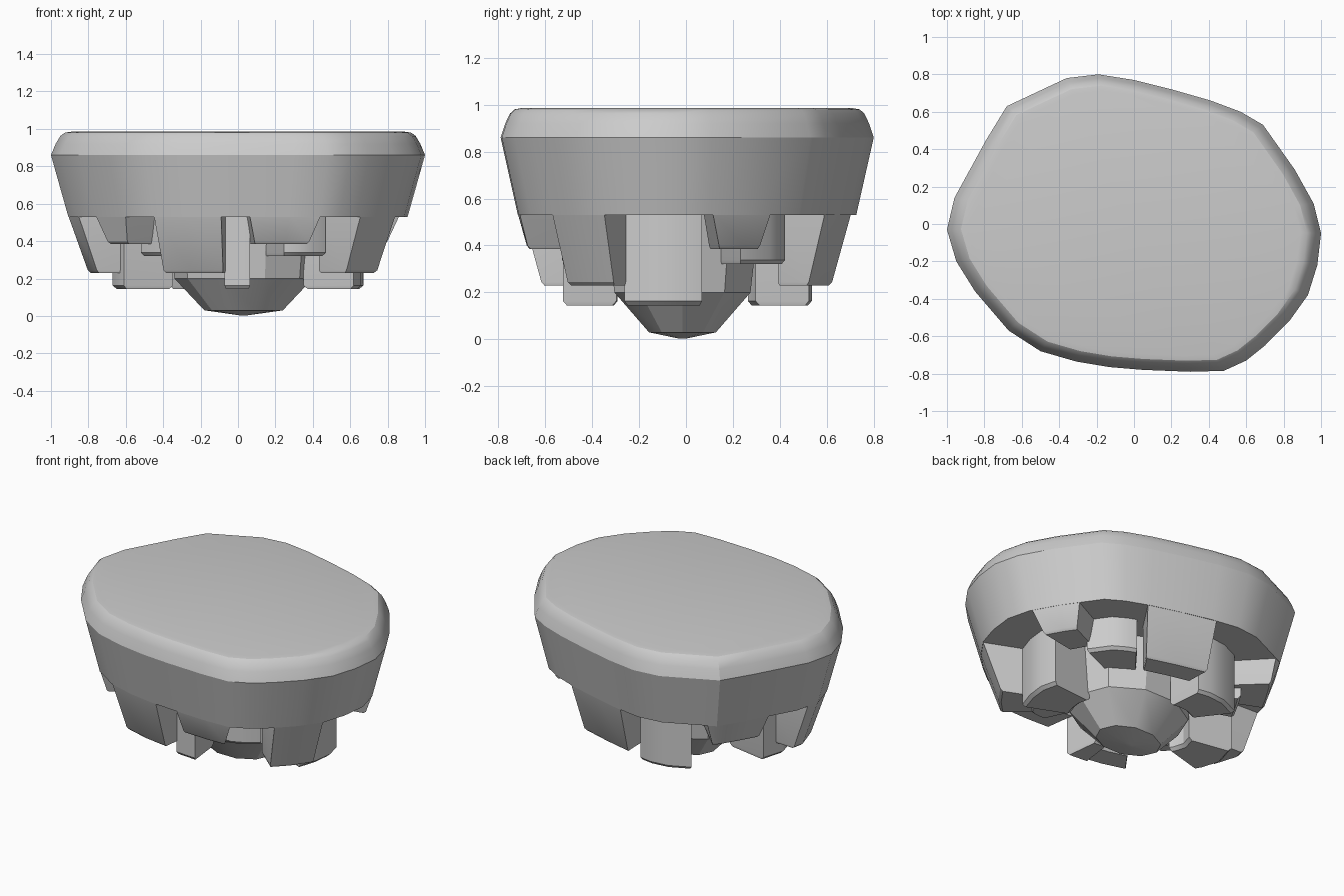
import bpy, bmesh
from math import atan2, cos, sin, radians, degrees

if "Cube" in bpy.data.objects:
    bpy.data.objects.remove(bpy.data.objects["Cube"])

# Plan outline at the widest level
OUT = [(-1, -.03), (-.96, .14), (-.79, .45), (-.68, .63), (-.36, .78), (-.19, .80),
       (0, .77), (.2, .72), (.41, .66), (.57, .60), (.69, .53), (.86, .29), (.96, .11),
       (1, -.05), (.98, -.22), (.93, -.38), (.83, -.52), (.70, -.65), (.60, -.73),
       (.48, -.785), (.3, -.79), (.05, -.78), (-.13, -.765), (-.31, -.735),
       (-.5, -.68), (-.67, -.57), (-.85, -.36), (-.95, -.2)][::-1]
ANG = [degrees(atan2(y, x)) % 360 for x, y in OUT]


def edge_point(a):
    """Point of the outline in direction a (degrees)."""
    dx, dy = cos(radians(a)), sin(radians(a))
    for (x1, y1), (x2, y2) in zip(OUT, OUT[1:] + OUT[:1]):
        c1, c2 = dx * y1 - dy * x1, dx * y2 - dy * x2
        if c1 * c2 <= 0 and c1 != c2:
            t = c1 / (c1 - c2)
            x, y = x1 + t * (x2 - x1), y1 + t * (y2 - y1)
            if x * dx + y * dy > 0:
                return x, y


def loft(name, rings):
    """Closed solid through rings of 3D points."""
    bm = bmesh.new()
    vs = [[bm.verts.new(p) for p in r] for r in rings]
    n = len(vs[0])
    for a, b in zip(vs, vs[1:]):
        for i in range(n):
            j = (i + 1) % n
            bm.faces.new((a[i], a[j], b[j], b[i]))
    bm.faces.new(vs[0])
    bm.faces.new(vs[-1])
    bmesh.ops.recalc_face_normals(bm, faces=bm.faces)
    me = bpy.data.meshes.new(name)
    bm.to_mesh(me)
    bm.free()
    ob = bpy.data.objects.new(name, me)
    bpy.context.collection.objects.link(ob)
    bpy.ops.object.select_all(action='DESELECT')
    ob.select_set(True)
    bpy.context.view_layer.objects.active = ob
    bpy.ops.object.shade_smooth_by_angle(angle=radians(28))
    return ob


def sector(a0, a1, z, inner, outer, shrink=0):
    """Ring segment of the outline between two angles, at height z."""
    mids = sorted(a + k for a in ANG for k in (0, 360) if a0 + 3 < a + k < a1 - 3)
    mid = (a0 + a1) / 2
    f = 1 - 2 * shrink / (a1 - a0)
    angs = [mid + (a - mid) * f for a in [a0] + mids + [a1]]
    pts = [edge_point(a) for a in angs]
    return ([(x * outer, y * outer, z) for x, y in pts] +
            [(x * inner, y * inner, z) for x, y in reversed(pts)])


# Main body with rounded upper rim
loft("body", [[(x * s, y * s, z) for x, y in OUT] for z, s in
              ((.53, .907), (.86, 1), (.92, .975), (.962, .95), (.98, .925), (.985, .89))])

# Outer teeth, tall and short in turn
TEETH = [(234, 262.6, .23), (275, 302, .385), (319, 337.5, .23), (367.5, 387, .385),
         (56.5, 92.5, .23), (133.5, 160, .385), (177, 193, .23), (204, 221, .385)]
for i, (a0, a1, zb) in enumerate(TEETH):
    out = .907 - (.53 - zb) * .36
    sh = 2.5 if zb > .3 else 0
    loft(f"outer_tooth_{i}", [sector(a0, a1, .54, .6, .909),
                              sector(a0, a1, zb + .014, .6, out + .004, sh),
                              sector(a0, a1, zb, .61, out - .012, sh + .4)])

# Inner blocks showing through the gaps
BLOCKS = [(262, 277, .145), (295, 317, .32), (337, 366, .145), (23, 52, .32),
          (95, 128, .145), (140, 162, .32), (169, 196, .145), (210, 232, .32)]
for i, (a0, a1, zb) in enumerate(BLOCKS):
    loft(f"inner_block_{i}", [sector(a0, a1, .54, .38, .67),
                              sector(a0, a1, zb + .018, .38, .67),
                              sector(a0, a1, zb, .4, .65, .6)])

# Central column with pointed end
N = 10
LEVELS = [(.54, .40, .345), (.2, .37, .305), (.03, .21, .15), (.003, .02, .015)]
loft("centre_point", [[(.03 + rx * cos(2 * 3.14159 * i / N), -.015 + ry * sin(2 * 3.14159 * i / N), z)
                       for i in range(N)] for z, rx, ry in LEVELS])
